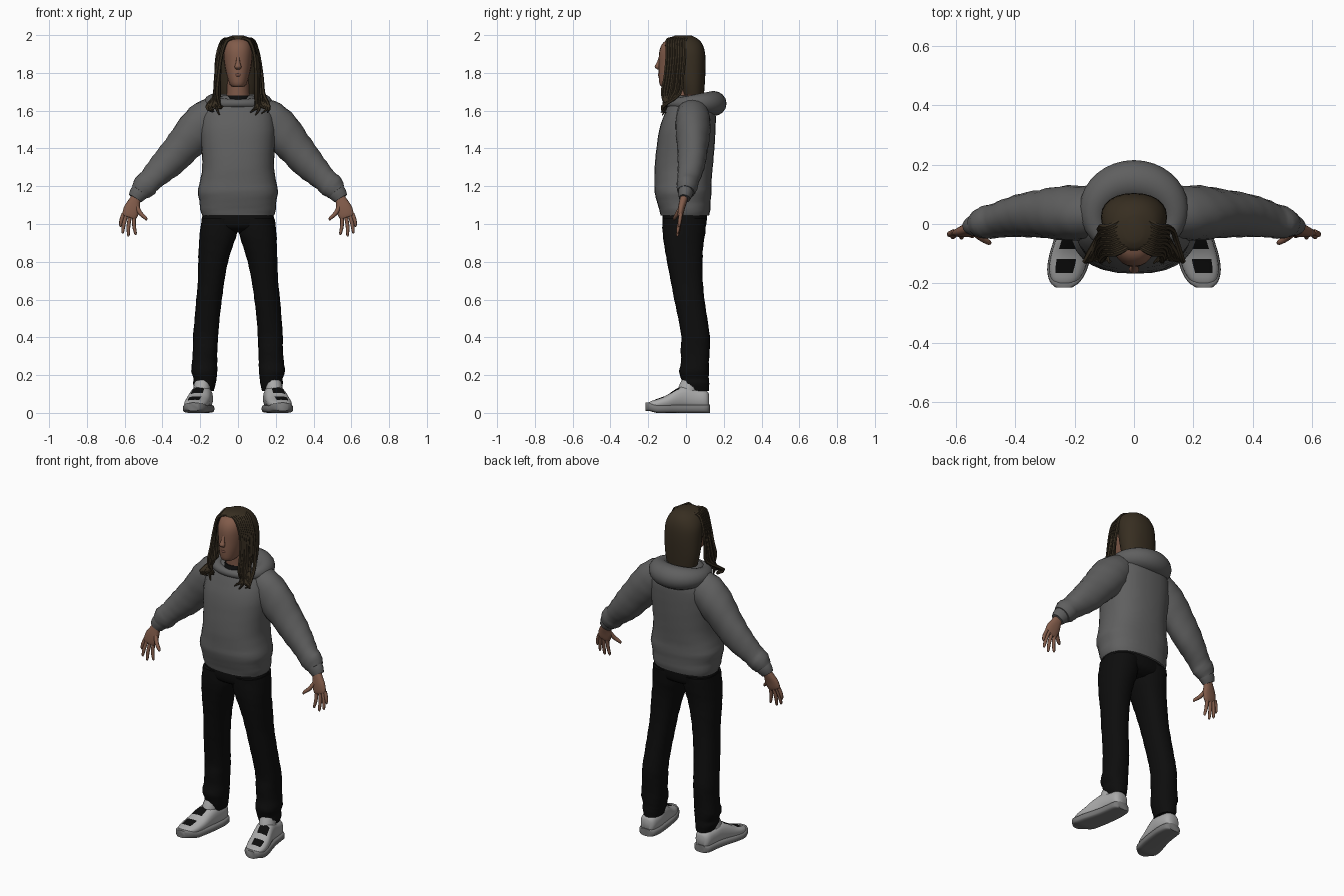
import bpy, bmesh, math, random
from mathutils import Vector

random.seed(4)
if "Cube" in bpy.data.objects:
    bpy.data.objects.remove(bpy.data.objects["Cube"], do_unlink=True)


def material(name, r, g, b):
    m = bpy.data.materials.new(name)
    m.use_nodes = True
    m.diffuse_color = (r, g, b, 1)
    bsdf = m.node_tree.nodes["Principled BSDF"]
    bsdf.inputs["Base Color"].default_value = (r, g, b, 1)
    bsdf.inputs["Roughness"].default_value = 0.9
    return m


GREY = material("hoodie grey", .115, .115, .115)
BLACK = material("trouser black", .004, .004, .004)
SKIN = material("brown skin", .22, .105, .068)
LIP = material("lip brown", .16, .07, .05)
HAIR = material("dark brown hair", .038, .027, .015)
SHOE = material("shoe light grey", .4, .4, .4)
SOLE = material("sole grey", .19, .19, .19)

X, Y, Z = Vector((1, 0, 0)), Vector((0, 1, 0)), Vector((0, 0, 1))


def catmull(a, b, c, d, t):
    return [.5 * (2 * q + (r - p) * t + (2 * p - 5 * q + 4 * r - s) * t * t
                  + (3 * q - p - 3 * r + s) * t ** 3) for p, q, r, s in zip(a, b, c, d)]


def loft(name, rings, mats, side=1, axis=None, ref=Y, n=20, power=2, sub=3,
         closed=False, rough=0, rule=None):
    """Skin a tube through rings of (x, y, z, radius_u, radius_v)."""
    k, pts = len(rings), []
    for i in range(k if closed else k - 1):
        quad = [rings[j % k] if closed else rings[min(max(j, 0), k - 1)]
                for j in range(i - 1, i + 3)]
        pts += [catmull(*quad, t / sub) for t in range(sub)]
    if not closed:
        pts.append(rings[-1])
    centres = [Vector((side * p[0], p[1], p[2])) for p in pts]
    m, bm, loops = len(pts), bmesh.new(), []
    for i, p in enumerate(pts):
        after = centres[(i + 1) % m] if closed else centres[min(i + 1, m - 1)]
        before = centres[i - 1] if closed else centres[max(i - 1, 0)]
        t = axis or (after - before).normalized()
        u = ref.cross(t).normalized()
        v = t.cross(u)
        loop = []
        for j in range(n):
            a = math.tau * j / n
            c, s = math.cos(a), math.sin(a)
            c = math.copysign(abs(c) ** (2 / power), c)
            s = math.copysign(abs(s) ** (2 / power), s)
            f = 1 + rough * math.sin(3 * a + 2.1 * i) * math.sin(1.7 * i)
            loop.append(bm.verts.new(centres[i] + u * c * p[3] * f + v * s * p[4] * f))
        loops.append(loop)
    for i in range(m if closed else m - 1):
        a, b = loops[i], loops[(i + 1) % m]
        for j in range(n):
            bm.faces.new((a[j], a[(j + 1) % n], b[(j + 1) % n], b[j]))
    if not closed:
        bm.faces.new(loops[0])
        bm.faces.new(loops[-1])
    bmesh.ops.recalc_face_normals(bm, faces=bm.faces)
    if rule:
        for f in bm.faces:
            f.material_index = rule(f)
    mesh = bpy.data.meshes.new(name)
    bm.to_mesh(mesh)
    bm.free()
    for mat in mats:
        mesh.materials.append(mat)
    mesh.shade_smooth()
    mesh.set_sharp_from_angle(angle=math.radians(50))
    obj = bpy.data.objects.new(name, mesh)
    bpy.context.collection.objects.link(obj)
    return obj


def stack(name, rows, mats, **kw):
    """Horizontal rings from rows of (z, left_x, right_x, front_y, back_y)."""
    rings = [((a + b) / 2, (c + d) / 2, z, (b - a) / 2, (d - c) / 2) for z, a, b, c, d in rows]
    return loft(name, rings, mats, axis=Z, **kw)


def centred(name, rows, mats, **kw):
    """Horizontal rings centred on x, from rows of (z, half_width, front_y, back_y)."""
    return stack(name, [(z, -w, w, f, b) for z, w, f, b in rows], mats, **kw)


# Hoodie body with ribbed hem, and the folded hood round the neck
centred("hoodie_body", [
    (1.045, .19, -.135, .122), (1.075, .2, -.142, .128), (1.12, .203, -.155, .13),
    (1.17, .213, -.166, .135), (1.22, .203, -.165, .135), (1.3, .19, -.166, .142),
    (1.4, .194, -.157, .15), (1.5, .2, -.142, .156), (1.58, .188, -.115, .157),
    (1.64, .145, -.09, .14), (1.68, .08, -.06, .1)], [GREY], n=28, power=2.4, rough=.008)
hood = []
for i in range(12):
    a = math.tau * i / 12
    back = (1 + math.cos(a)) / 2
    r = .024 + .046 * back
    hood.append((.135 * math.sin(a), .03 + .115 * math.cos(a), 1.638, r, r * .95))
loft("hood", hood, [GREY], ref=Z, closed=True, n=16)

# Trouser seat
centred("trouser_seat", [(1.07, .18, -.12, .11), (1.02, .192, -.125, .11),
                         (.98, .17, -.115, .1), (.955, .09, -.07, .06)], [BLACK], power=2.4)

# Neck, shirt collar and head
centred("neck", [(1.6, .07, -.07, .06), (1.68, .06, -.075, .05), (1.78, .058, -.08, .05)], [SKIN])
centred("shirt_collar", [(1.62, .07, -.095, .06), (1.655, .068, -.092, .06),
                         (1.68, .063, -.08, .055)], [BLACK])
centred("head", [
    (1.725, .026, -.125, -.06), (1.74, .044, -.14, -.01), (1.79, .06, -.145, .03),
    (1.85, .072, -.144, .06), (1.91, .077, -.142, .07), (1.95, .072, -.128, .07),
    (1.975, .055, -.1, .05), (1.987, .02, -.05, .02)], [SKIN], n=24, power=2.2)
loft("nose", [(0, -.138, 1.885, .008, .006), (0, -.146, 1.855, .011, .009),
              (0, -.153, 1.832, .018, .014), (0, -.145, 1.818, .01, .006)], [SKIN], axis=-Z, n=10)
loft("lips", [(-.024, -.135, 1.787, .002, .003), (0, -.143, 1.789, .009, .006),
              (.024, -.135, 1.787, .002, .003)], [LIP], axis=X, n=8)

# Hair mass over the crown and the back of the head
centred("hair_back", [
    (1.685, .095, -.02, .095), (1.75, .107, -.035, .1), (1.84, .111, -.055, .104),
    (1.91, .108, -.07, .1), (1.955, .092, -.09, .085), (1.982, .068, -.088, .06),
    (1.997, .03, -.06, .03)], [HAIR], n=24, power=2.2)

for side, word in ((1, "left"), (-1, "right")):
    # Hanging locks framing the face
    for i in range(8):
        y = -.1 + .013 * i
        drop = 1.55 + random.uniform(0, .09) + (.02 if side > 0 else 0)
        out = random.uniform(-.012, .012)
        end = .075 + .01 * i
        loft(f"{word}_lock_{i + 1}", [
            (.02 + .004 * i, y + .02, 1.982, .007, .007),
            (.062 + .003 * i, y, 1.968, .01, .01),
            (.088 + .003 * i, y, 1.89, .01, .01),
            (.1 + .003 * i + out / 2, y - .01, 1.78, .01, .01),
            (.104 + .003 * i + out, y - .025, 1.69, .01, .01),
            (end + .02, -.105 - .003 * i, 1.62, .009, .009),
            (end + out, -.132 + .004 * i, drop, .003, .003)],
            [HAIR], side=side, n=6)

    # Sleeve with gathered folds, and its cuff
    loft(f"{word}_sleeve", [
        (.1, .035, 1.59, .085, .08), (.16, .035, 1.555, .105, .09), (.225, .036, 1.49, .108, .092),
        (.295, .036, 1.41, .095, .082), (.36, .032, 1.335, .087, .075),
        (.42, .022, 1.275, .074, .066), (.465, .01, 1.23, .064, .058),
        (.495, .005, 1.2, .066, .056), (.52, 0, 1.17, .052, .045)],
        [GREY], side=side, rough=.045)
    loft(f"{word}_cuff", [(.508, 0, 1.185, .05, .042), (.53, -.004, 1.158, .047, .038),
                          (.545, -.008, 1.135, .038, .03)], [GREY], side=side, n=16)

    # Hand with spread fingers
    loft(f"{word}_palm", [
        (.53, -.005, 1.155, .026, .02), (.548, -.015, 1.12, .031, .02),
        (.56, -.024, 1.085, .042, .018), (.572, -.03, 1.05, .041, .015),
        (.577, -.033, 1.035, .034, .01)], [SKIN], side=side, n=14, power=2.4)
    fingers = {"little": (.606, 1.055, .622, -.036, .985), "ring": (.592, 1.045, .61, -.044, .95),
               "middle": (.572, 1.04, .58, -.045, .934), "index": (.55, 1.045, .543, -.04, .942),
               "thumb": (.535, 1.09, .488, -.062, 1.02)}
    for finger, (bx, bz, tx, ty, tz) in fingers.items():
        r = .0115 if finger == "thumb" else .01
        loft(f"{word}_{finger}_finger", [
            (bx, -.027, bz, r, r), ((bx + tx) / 2 + .004, (ty - .03) / 2, (bz + tz) / 2, r, r),
            (tx, ty, tz + .01, r * .75, r * .75), (tx, ty, tz, r * .3, r * .3)],
            [SKIN], side=side, n=8)

    # Trouser leg, bunched above the ankle
    stack(f"{word}_trouser_leg", [
        (1.03, .005, .193, -.125, .11), (.95, .006, .203, -.125, .1), (.88, .028, .207, -.115, .09),
        (.8, .052, .21, -.1, .088), (.7, .072, .212, -.08, .09), (.6, .086, .222, -.062, .098),
        (.5, .098, .23, -.042, .112), (.4, .105, .238, -.025, .126), (.34, .108, .238, -.028, .126),
        (.27, .11, .243, -.025, .122), (.22, .11, .248, -.036, .122), (.18, .115, .235, -.026, .12),
        (.155, .118, .238, -.02, .122), (.115, .128, .222, -.008, .12)],
        [BLACK], side=side, power=2.3, rough=.025)

    # Sock and shoe tongue
    loft(f"{word}_sock", [(.185, .035, .19, .04, .05), (.19, .015, .14, .045, .055),
                          (.195, 0, .09, .045, .055)], [SHOE], side=side, axis=-Z, n=14)

    # Shoe upper with dark lacing bands over the instep
    def lacing(f):
        c = f.calc_center_median()
        middle = abs(abs(c.x) - (.2 - .2 * c.y)) < .03
        return int(f.normal.z > .5 and middle and
                   (-.165 < c.y < -.115 or -.085 < c.y < -.04))
    shoe = [(.185, .122, .026, .1), (.185, .105, .046, .12), (.186, .05, .054, .13),
            (.192, 0, .056, .145), (.203, -.05, .06, .128), (.215, -.1, .063, .095),
            (.225, -.15, .06, .075), (.232, -.19, .044, .06), (.236, -.21, .02, .045)]
    loft(f"{word}_shoe_upper", [(x, y, top / 2 + .01, w, top / 2 - .01) for x, y, w, top in shoe],
         [SHOE, BLACK], side=side, axis=-Y, ref=Z, power=2.5, rule=lacing)

    # Chunky sole
    loft(f"{word}_shoe_sole", [(x, y - .004 if y < 0 else y + .004, .022 + .01 * (y < -.18),
                                w + .007, .022) for x, y, w, top in shoe],
         [SOLE], side=side, axis=-Y, ref=Z, power=4)
